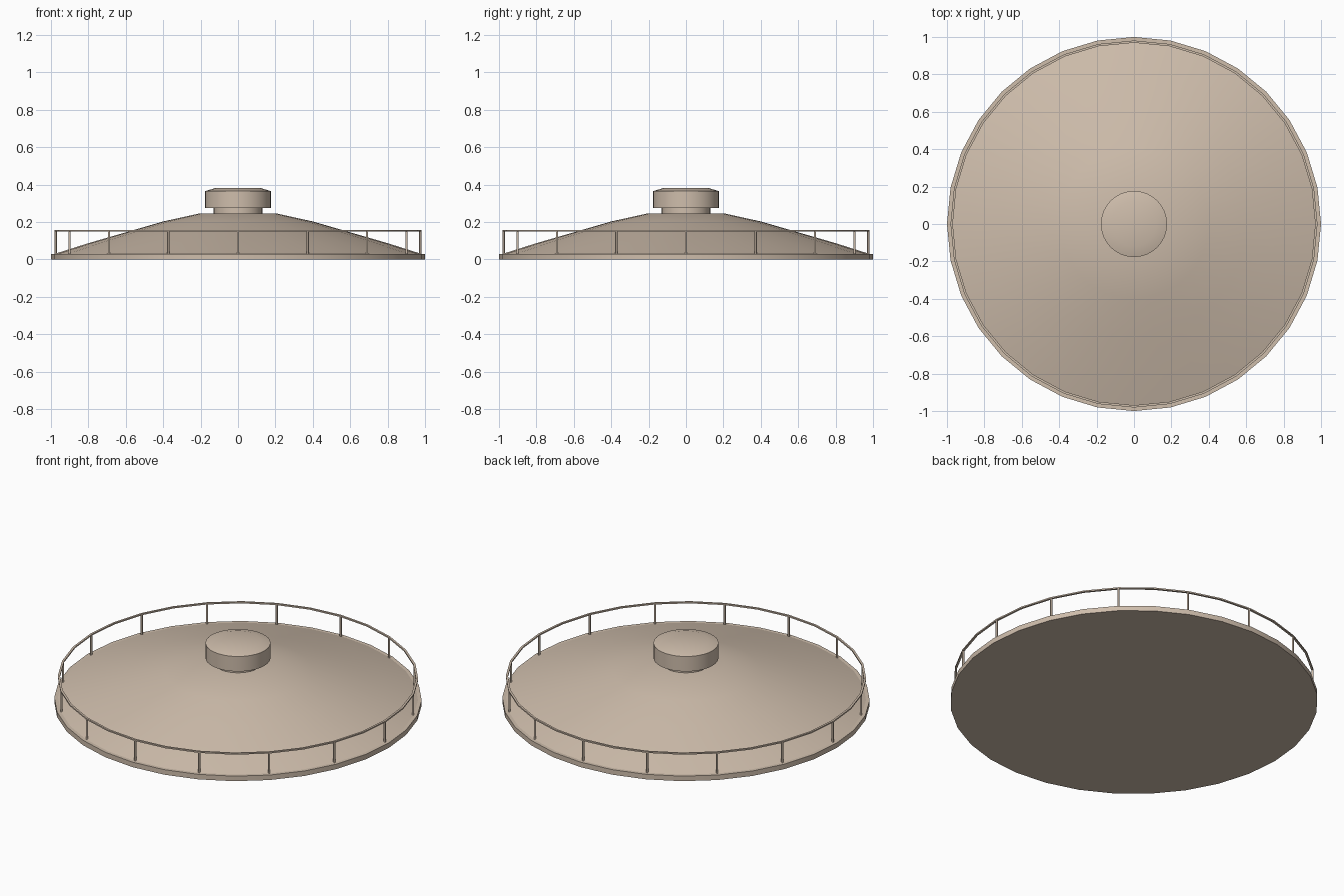
import bpy, bmesh, math

if "Cube" in bpy.data.objects:
    bpy.data.objects.remove(bpy.data.objects["Cube"])

SIDES = 32
tan = bpy.data.materials.new("warm tan paint")
tan.diffuse_color = (0.62, 0.51, 0.41, 1)
tan.use_nodes = True
tan.node_tree.nodes["Principled BSDF"].inputs["Base Color"].default_value = tan.diffuse_color


def lathe(name, profile, sides, closed=False, angle=30):
    """Revolve (radius, z) points round z; open profiles get end caps."""
    bm = bmesh.new()
    rings = [[bm.verts.new((r * math.cos(2 * math.pi * i / sides),
                            r * math.sin(2 * math.pi * i / sides), z))
              for i in range(sides)] for r, z in profile]
    pairs = list(zip(rings, rings[1:]))
    if closed:
        pairs.append((rings[-1], rings[0]))
    else:
        bm.faces.new(rings[0][::-1])
        bm.faces.new(rings[-1])
    for a, b in pairs:
        for i in range(sides):
            j = (i + 1) % sides
            bm.faces.new((a[i], a[j], b[j], b[i]))
    bmesh.ops.recalc_face_normals(bm, faces=bm.faces)
    return finish(name, bm, angle)


def finish(name, bm, angle):
    me = bpy.data.meshes.new(name)
    bm.to_mesh(me)
    bm.free()
    me.materials.append(tan)
    ob = bpy.data.objects.new(name, me)
    bpy.context.collection.objects.link(ob)
    bpy.ops.object.select_all(action='DESELECT')
    ob.select_set(True)
    bpy.context.view_layer.objects.active = ob
    bpy.ops.object.shade_smooth_by_angle(angle=math.radians(angle))
    return ob


# base rim and shallow domed roof
lathe("base_rim", [(1, 0), (1, 0.03)], SIDES)
lathe("domed_roof", [(0.98, 0.03), (0.8, 0.087), (0.6, 0.145),
                     (0.4, 0.203), (0.21, 0.245)], SIDES)

# roof vent: neck and chamfered cap
lathe("vent_neck", [(0.13, 0.235), (0.13, 0.285)], SIDES)
lathe("vent_cap", [(0.177, 0.275), (0.177, 0.365), (0.12, 0.382)], SIDES)

# handrail ring
lathe("handrail", [(0.969, 0.150), (0.981, 0.150),
                   (0.981, 0.158), (0.969, 0.158)], SIDES, closed=True)

# sixteen railing posts
bm = bmesh.new()
for k in range(16):
    a = 2 * math.pi * k / 16
    res = bmesh.ops.create_cone(bm, cap_ends=True, segments=8, radius1=0.006,
                                radius2=0.006, depth=0.125)
    bmesh.ops.translate(bm, verts=res["verts"],
                        vec=(0.975 * math.cos(a), 0.975 * math.sin(a), 0.0905))
finish("railing_posts", bm, 50)
